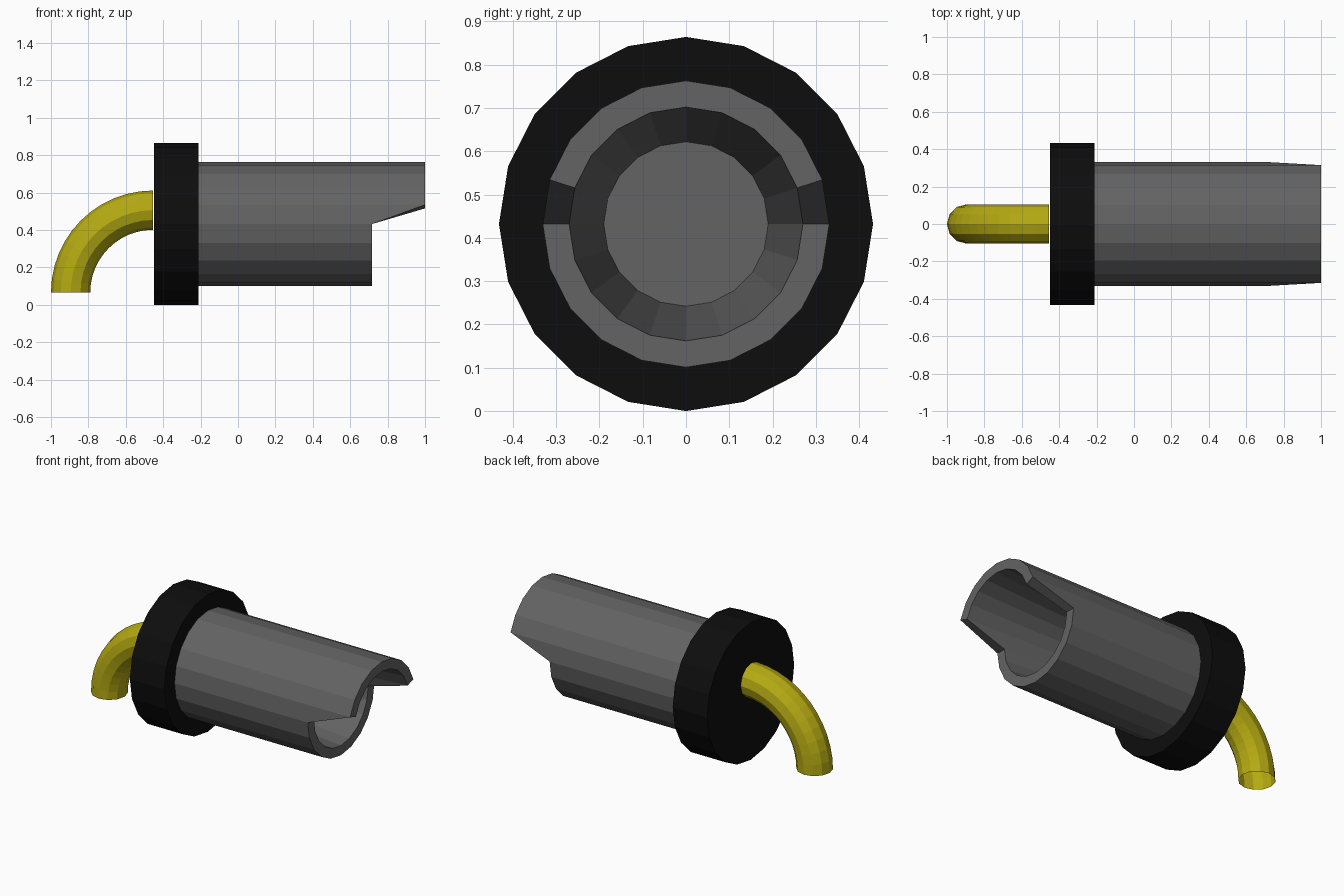
import bpy, bmesh, math

if "Cube" in bpy.data.objects:
    bpy.data.objects.remove(bpy.data.objects["Cube"])

AXIS_Z = 0.432   # height of the shared centre line
SIDES = 20


def material(name, rgb):
    m = bpy.data.materials.new(name)
    m.diffuse_color = (*rgb, 1)
    m.use_nodes = True
    m.node_tree.nodes["Principled BSDF"].inputs["Base Color"].default_value = m.diffuse_color
    return m


grey = material("dark grey", (0.125, 0.125, 0.125))
black = material("black", (0.004, 0.004, 0.004))
yellow = material("mustard yellow", (0.46, 0.40, 0.006))


def lathe(name, profile, mat, lip=None):
    """Spin (x, radius) rings about the x axis and cap both ends.
    Rings with a lip value push their upper vertices out to that x."""
    bm = bmesh.new()
    rings = []
    for x, r, lip in profile:
        ring = []
        for i in range(SIDES):
            a = 2 * math.pi * i / SIDES
            up = math.sin(a)
            px = lip if lip is not None and up > 0.1 else x
            ring.append(bm.verts.new((px, r * math.cos(a), AXIS_Z + r * up)))
        rings.append(ring)
    for a, b in zip(rings, rings[1:]):
        for i in range(SIDES):
            j = (i + 1) % SIDES
            bm.faces.new((a[i], a[j], b[j], b[i]))
    bm.faces.new(rings[0])
    bm.faces.new(rings[-1])
    bmesh.ops.recalc_face_normals(bm, faces=bm.faces)
    me = bpy.data.meshes.new(name)
    bm.to_mesh(me)
    bm.free()
    me.materials.append(mat)
    ob = bpy.data.objects.new(name, me)
    bpy.context.collection.objects.link(ob)
    return ob


# wide collar
lathe("collar", [(-0.45, 0.432, None), (-0.21, 0.432, None)], black)

# hollow barrel, upper half of the mouth drawn forward into a hood
lathe("barrel", [(-0.215, 0.331, None), (0.717, 0.331, 1.0),
                 (0.717, 0.27, 1.0), (-0.18, 0.19, None)], grey)

# bent pipe: an open-ended quarter bend swept along a bezier
R, k = 0.441, 0.5523
cu = bpy.data.curves.new("pipe", 'CURVE')
cu.dimensions = '3D'
cu.bevel_depth = 0.105
cu.bevel_resolution = 4
cu.resolution_u = 12
sp = cu.splines.new('BEZIER')
sp.bezier_points.add(1)
x1, z0 = -0.454, 0.065
low, high = sp.bezier_points
for p in (low, high):
    p.handle_left_type = p.handle_right_type = 'FREE'
low.co = (x1 - R, 0, z0)
low.handle_left = (x1 - R, 0, z0 - k * R)
low.handle_right = (x1 - R, 0, z0 + k * R)
high.co = (x1, 0, z0 + R)
high.handle_left = (x1 - k * R, 0, z0 + R)
high.handle_right = (x1 + k * R, 0, z0 + R)
sp.use_smooth = False
cu.materials.append(yellow)
pipe = bpy.data.objects.new("pipe", cu)
bpy.context.collection.objects.link(pipe)
bpy.context.view_layer.objects.active = pipe
pipe.select_set(True)
bpy.ops.object.convert(target='MESH')
